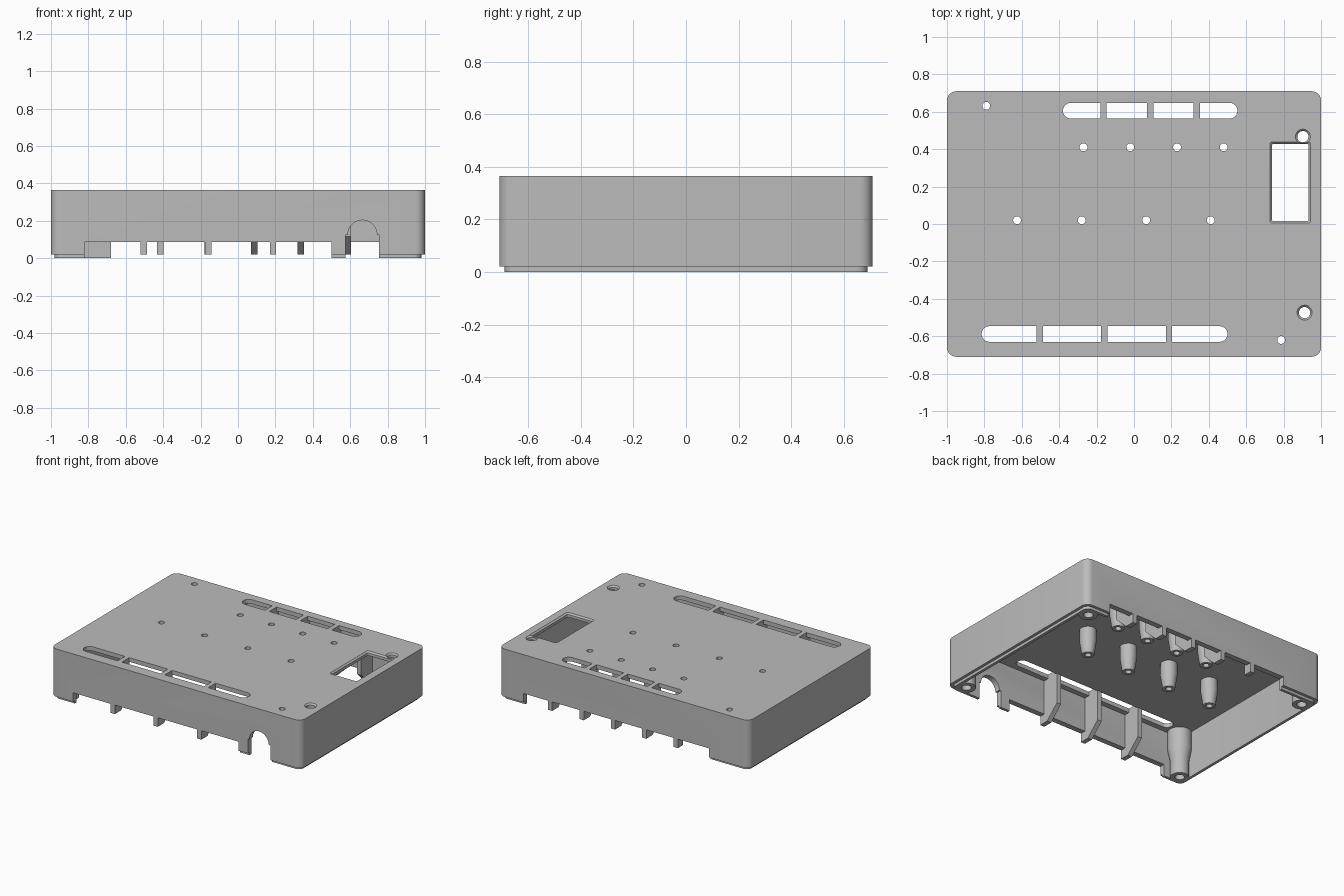
import bpy, bmesh
from math import pi, cos, sin

cube = bpy.data.objects.get("Cube")
if cube:
    bpy.data.objects.remove(cube)

grey = bpy.data.materials.new("plastic grey")
grey.use_nodes = True
COLOR = (0.50, 0.50, 0.50, 1)
grey.diffuse_color = COLOR
grey.node_tree.nodes["Principled BSDF"].inputs["Base Color"].default_value = COLOR

TOP, CEIL, RIM, CUT = 0.365, 0.335, 0.02, 0.085   # main heights
HX, HY = 1.0, 0.71                                # half sizes


def finish(bm, name, smooth=True):
    bmesh.ops.recalc_face_normals(bm, faces=bm.faces)
    me = bpy.data.meshes.new(name)
    bm.to_mesh(me)
    bm.free()
    me.materials.append(grey)
    ob = bpy.data.objects.new(name, me)
    bpy.context.collection.objects.link(ob)
    if smooth:
        shade(ob)
    return ob


def shade(ob):
    bpy.ops.object.select_all(action='DESELECT')
    bpy.context.view_layer.objects.active = ob
    ob.select_set(True)
    bpy.ops.object.shade_smooth_by_angle(angle=0.6)


def loft(bm, rings):
    """Skin a list of equal-length point loops and cap both ends."""
    loops = [[bm.verts.new(p) for p in ring] for ring in rings]
    for a, b in zip(loops, loops[1:]):
        n = len(a)
        for i in range(n):
            bm.faces.new((a[i], a[(i + 1) % n], b[(i + 1) % n], b[i]))
    bm.faces.new(loops[0])
    bm.faces.new(loops[-1])


def round_rect(hx, hy, r, z, cx=0, cy=0, seg=6):
    pts = []
    for q, (sx, sy) in enumerate(((1, 1), (-1, 1), (-1, -1), (1, -1))):
        for i in range(seg + 1):
            a = (q + i / seg) * pi / 2
            pts.append((cx + sx * (hx - r) + r * cos(a), cy + sy * (hy - r) + r * sin(a), z))
    return pts


def circle(x, y, r, z, n=32):
    return [(x + r * cos(2 * pi * i / n), y + r * sin(2 * pi * i / n), z) for i in range(n)]


def box(bm, x0, x1, y0, y1, z0, z1):
    loft(bm, [[(x0, y0, z), (x1, y0, z), (x1, y1, z), (x0, y1, z)] for z in (z0, z1)])


def slot_piece(bm, x0, x1, cy, h, round_left, round_right):
    """Vent opening, with a half-round end where asked."""
    pts = []
    for x, flag, start in ((x1, round_right, -pi / 2), (x0, round_left, pi / 2)):
        side = 1 if x == x1 else -1
        if flag:
            pts += [(x - side * h + h * cos(start + pi * i / 12), cy + h * sin(start + pi * i / 12))
                    for i in range(13)]
        else:
            pts += [(x, cy - side * h), (x, cy + side * h)]
    loft(bm, [[(px, py, z) for px, py in pts] for z in (CEIL - 0.02, TOP + 0.02)])


def lathe(bm, x, y, profile):
    """Turn a radius/height profile around a vertical axis."""
    loft(bm, [circle(x, y, r, z) for r, z in profile])


# Hollow tray with a stepped rim, open at the bottom
bm = bmesh.new()
loft(bm, [round_rect(HX - d, HY - d, r, z) for d, r, z in (
    (0, 0.05, TOP), (0, 0.05, RIM), (0.02, 0.04, RIM), (0.02, 0.04, 0),
    (0.04, 0.03, 0), (0.04, 0.03, CEIL))])
shell = finish(bm, "shell", smooth=False)

post_rows = [(0.41, (-0.27, -0.02, 0.23, 0.48)), (0.02, (-0.625, -0.28, 0.065, 0.41))]
front_ribs = (-0.503, -0.16, 0.187)
back_ribs = (-0.415, -0.163, 0.086, 0.336, 0.588)
RIB = 0.017

# Cutters for the shell
bm = bmesh.new()
box(bm, -0.82, 0.50, -0.8, -0.6, -0.1, CUT)
box(bm, -0.68, 0.80, 0.6, 0.8, -0.1, CUT)

# Arched cable opening in the front wall
cx, cz, r = 0.665, 0.125, 0.078
arch = [(cx + 0.09, -0.1), (cx + 0.09, cz)]
arch += [(cx + r * cos(pi * i / 20), cz + r * sin(pi * i / 20)) for i in range(21)]
arch += [(cx - 0.09, cz), (cx - 0.09, -0.1)]
loft(bm, [[(x, y, z) for x, z in arch] for y in (-0.8, -0.6)])

# Vent slots, split by the ribs
for cy, x0, x1, ribs in ((-0.588, -0.815, 0.50, front_ribs), (0.606, -0.38, 0.553, back_ribs[1:4])):
    edges = [x0] + [e for rx in ribs for e in (rx - RIB, rx + RIB)] + [x1]
    for i in range(0, len(edges), 2):
        slot_piece(bm, edges[i], edges[i + 1], cy, 0.042, i == 0, i == len(edges) - 2)

# Window with a chamfered edge
loft(bm, [round_rect(0.098 + d, 0.207 + d, 0.01, z, 0.835, 0.222)
          for d, z in ((0.02, TOP + 0.01), (0.0, TOP - 0.01), (0.0, CEIL - 0.02))])

# Round holes
for x, y in [(x, y) for y, xs in post_rows for x in xs] + [(-0.79, 0.632), (0.787, -0.62)]:
    lathe(bm, x, y, [(0.021, CEIL - 0.02), (0.021, TOP + 0.02)])
for x, y in ((0.903, 0.467), (0.912, -0.474)):
    lathe(bm, x, y, [(0.03, CEIL - 0.02), (0.03, TOP - 0.01), (0.045, TOP + 0.005)])

cutter = finish(bm, "cutter", smooth=False)
cutter.hide_render = True
mod = shell.modifiers.new("openings", 'BOOLEAN')
mod.operation, mod.solver, mod.object, mod.use_self = 'DIFFERENCE', 'EXACT', cutter, True
bpy.context.view_layer.objects.active = shell
bpy.ops.object.modifier_apply(modifier=mod.name)
bpy.data.objects.remove(cutter)
shade(shell)

# Gusseted ribs inside the front and back walls
gusset = [(HY, RIM), (0.64, RIM), (0.54, 0.115), (0.54, CEIL + 0.01), (0.69, CEIL + 0.01), (0.69, CUT), (HY, CUT)]
plain = [(HY, RIM), (0.65, RIM), (0.65, CEIL + 0.01), (0.69, CEIL + 0.01), (0.69, CUT), (HY, CUT)]
for name, side, ribs in (("front_ribs", -1, front_ribs), ("back_ribs", 1, back_ribs)):
    bm = bmesh.new()
    for rx in ribs:
        profile = plain if rx == back_ribs[0] else gusset
        loft(bm, [[(x, side * y, z) for y, z in profile] for x in (rx - RIB, rx + RIB)])
    finish(bm, name, smooth=False)


def tube(bm, x, y, profile):
    """Turned ring whose first and last loops are joined."""
    lathe(bm, x, y, profile)
    bm.faces.ensure_lookup_table()
    bmesh.ops.delete(bm, geom=[f for f in bm.faces if len(f.verts) > 4], context='FACES_ONLY')


# Tapered board posts
bm = bmesh.new()
for y, xs in post_rows:
    for x in xs:
        tube(bm, x, y, [(0.056, CEIL + 0.002), (0.056, 0.25), (0.041, 0.15), (0.021, 0.15), (0.021, CEIL + 0.002)])
finish(bm, "board_posts")

# Corner screw bosses with blind holes
bm = bmesh.new()
for sx in (-1, 1):
    for sy in (-1, 1):
        lathe(bm, sx * 0.91, sy * 0.62, [(0.08, CEIL + 0.002), (0.08, 0.2), (0.062, 0.12),
                                         (0.062, 0.0), (0.032, 0.0), (0.032, 0.12)])
finish(bm, "corner_bosses")
